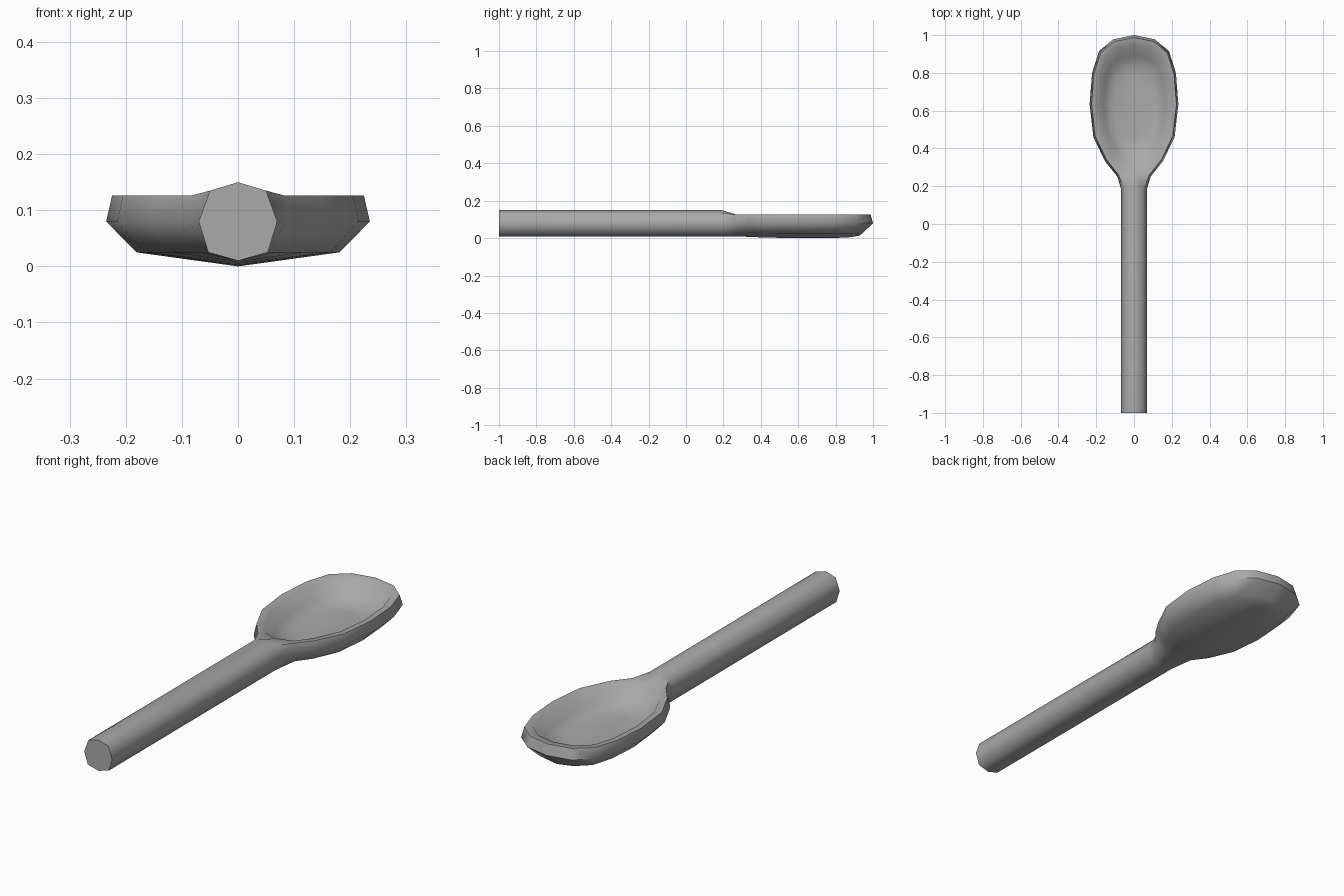
import bpy, bmesh, math

if "Cube" in bpy.data.objects:
    bpy.data.objects.remove(bpy.data.objects["Cube"])

grey = bpy.data.materials.new("plain grey")
grey.diffuse_color = (0.4, 0.4, 0.4, 1)
grey.use_nodes = True
grey.node_tree.nodes["Principled BSDF"].inputs["Base Color"].default_value = grey.diffuse_color

# half of the handle's eight-sided section, bottom to top (x, z)
SECTION = [(0, .01), (.053, .025), (.07, .08), (.05, .135), (0, .15)]
# half of the bowl's outline seen from above, neck to tip (x, y)
OUTLINE = [(.07, .19), (.088, .25), (.152, .33), (.215, .46), (.235, .635),
           (.222, .80), (.185, .915), (.11, .978), (0, 1.0)]
CY, NECK = .62, .19

bm = bmesh.new()


def ring(scale_x, scale_y, z, start):
    """Half outline scaled about the bowl centre, with its own first point."""
    pts = [start] + [(x * scale_x, CY + (y - CY) * scale_y, z) for x, y in OUTLINE[1:]]
    return [bm.verts.new(p) for p in pts]


def face(verts):
    bm.faces.new(verts)


def strip(a, b):
    for i in range(len(a) - 1):
        face((a[i], a[i + 1], b[i + 1], b[i]))


# handle: half section swept from the end cap to the neck
end = [bm.verts.new((x, -1, z)) for x, z in SECTION]
neck = [(x, NECK, z) for x, z in SECTION]
neck_v = [bm.verts.new(p) for p in neck]
strip(end, neck_v)
face(end)

# bowl: outer shell, rim, inner wall and floor
lower = ring(.77, .85, .025, neck[1])
side = ring(1, 1, .08, neck[2])
rim = ring(.955, .965, .126, neck[3])
inner = ring(.82, .87, .122, (0, .265, .127))
wall = ring(.68, .72, .065, (0, .34, .07))
floor = ring(.45, .5, .045, (0, .42, .048))
keel_z = [.01, .008, .005, .002, 0, 0, .004, .012, .025]
keel = [bm.verts.new((0, v.co.y, z)) for v, z in zip(lower, keel_z)]
mid = [bm.verts.new((0, v.co.y, v.co.z)) for v in floor]
rows = [keel, lower, side, rim, inner, wall, floor, mid]
for a, b in zip(rows, rows[1:]):
    strip(a, b)
face((neck_v[4], rim[0], inner[0]))

# mirror the half across x = 0 and weld
geom = bm.verts[:] + bm.edges[:] + bm.faces[:]
copy = bmesh.ops.duplicate(bm, geom=geom)["geom"]
for v in copy:
    if isinstance(v, bmesh.types.BMVert):
        v.co.x = -v.co.x
bmesh.ops.remove_doubles(bm, verts=bm.verts[:], dist=.0005)
bmesh.ops.recalc_face_normals(bm, faces=bm.faces[:])

mesh = bpy.data.meshes.new("spoon")
bm.to_mesh(mesh)
bm.free()
mesh.materials.append(grey)
spoon = bpy.data.objects.new("spoon", mesh)
bpy.context.collection.objects.link(spoon)
bpy.context.view_layer.objects.active = spoon
spoon.select_set(True)
bpy.ops.object.shade_smooth_by_angle(angle=math.radians(60))
